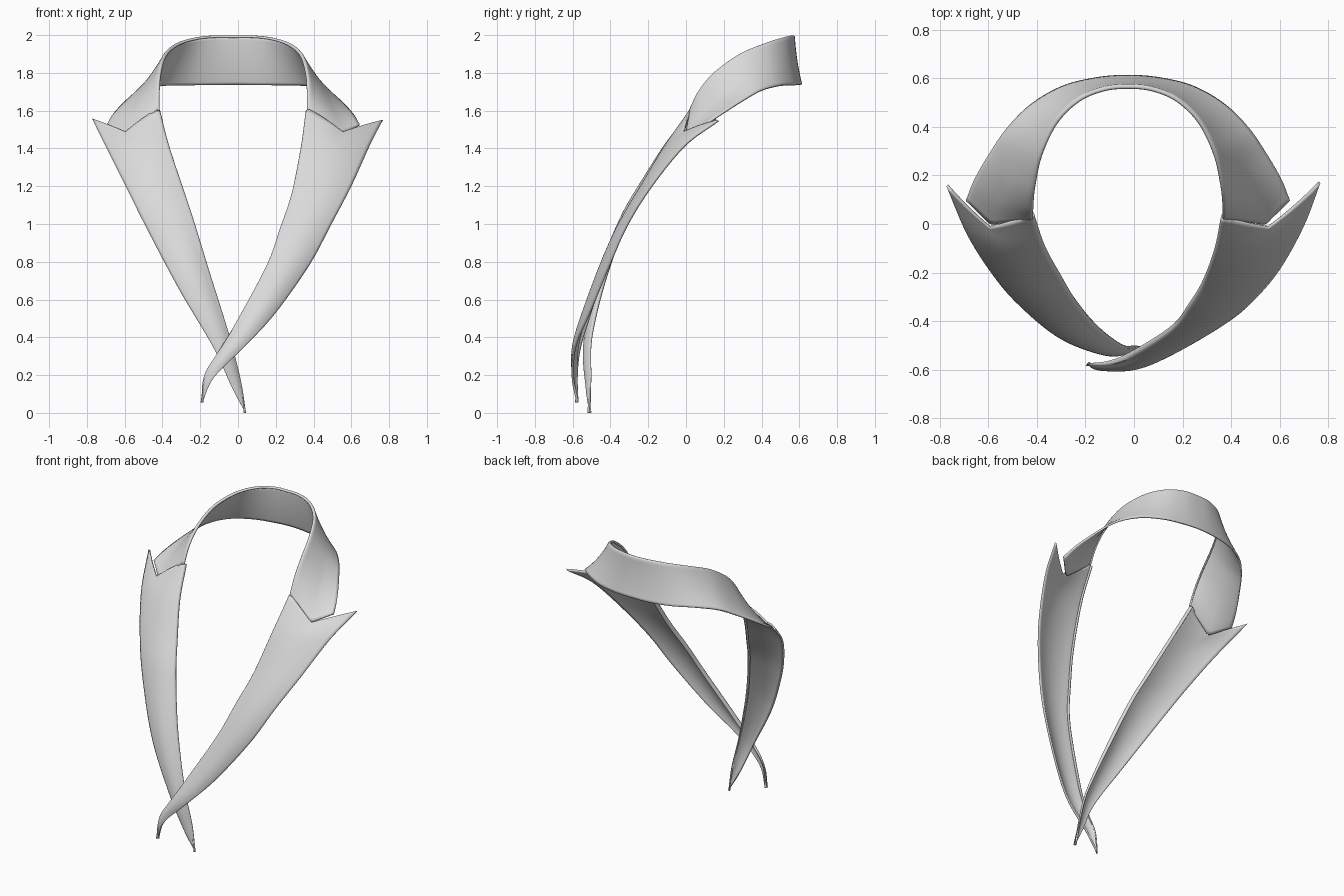
import bpy, math
from mathutils import Vector

if "Cube" in bpy.data.objects:
    bpy.data.objects.remove(bpy.data.objects["Cube"])

cloth = bpy.data.materials.new("light grey cloth")
cloth.use_nodes = True
grey = (0.7, 0.7, 0.7, 1)
cloth.diffuse_color = grey
cloth.node_tree.nodes["Principled BSDF"].inputs["Base Color"].default_value = grey


def rail(points, steps):
    """Smooth curve through the points, sampled evenly by point index."""
    p = [Vector(q) for q in points]
    p = [2 * p[0] - p[1]] + p + [2 * p[-1] - p[-2]]
    spans = len(p) - 3
    out = []
    for s in range(steps + 1):
        u = s / steps * spans
        i = min(int(u), spans - 1)
        t = u - i
        a, b, c, d = p[i:i + 4]
        out.append(b + (c - a) * t / 2 + (2 * a - 5 * b + 4 * c - d) * t * t / 2
                   + (3 * b - a - 3 * c + d) * t ** 3 / 2)
    return out


def cloth_strip(name, inner, outer, notches, peak, bulge, lip, side, steps, columns=16):
    """Loft from the rolled inner rail to the outer rail, with notched ends."""
    a, b = rail(inner, steps), rail(outer, steps)
    verts, faces = [], []
    for i in range(steps + 1):
        span = b[i] - a[i]
        width = span.length
        across = span.normalized()
        along = (a[min(i + 1, steps)] + b[min(i + 1, steps)]
                 - a[max(i - 1, 0)] - b[max(i - 1, 0)])
        back = across.cross(along).normalized() * side
        slim = min(1, width / 0.2)
        r = lip * slim
        start = a[i] + across * r
        # rolled lip
        for k in range(5):
            ang = math.pi * k / 5
            verts.append(start + back * r * (1 + math.cos(ang)) - across * r * math.sin(ang))
        # main face
        for j in range(columns + 1):
            v = j / columns
            p = start.lerp(b[i], v) - back * bulge * slim * 4 * v * (1 - v)
            tent = min(v / peak, (1 - v) / (1 - peak))
            for end, notch in notches.items():
                fade = max(0, 1 - abs(i - end * steps) / (steps * 0.25)) ** 2
                row = int(end * steps)
                p += (Vector(notch) - a[row].lerp(b[row], peak)) * tent * fade
            verts.append(p)
    n = columns + 6
    for i in range(steps):
        for j in range(n - 1):
            q = [i * n + j, (i + 1) * n + j, (i + 1) * n + j + 1, i * n + j + 1]
            faces.append(q if side > 0 else q[::-1])
    mesh = bpy.data.meshes.new(name)
    mesh.from_pydata(verts, [], faces)
    mesh.materials.append(cloth)
    obj = bpy.data.objects.new(name, mesh)
    bpy.context.collection.objects.link(obj)
    solid = obj.modifiers.new("thickness", "SOLIDIFY")
    solid.thickness = 0.012
    solid.offset = -1
    bpy.ops.object.select_all(action="DESELECT")
    obj.select_set(True)
    bpy.context.view_layer.objects.active = obj
    bpy.ops.object.shade_smooth_by_angle(angle=math.radians(40))
    return obj


def both_sides(half):
    """Mirror a half rail that ends on the centre line."""
    return half + [(-x, y, z) for x, y, z in reversed(half[:-1])]


# collar around the back of the neck
collar_fold = [(.395, .015, 1.61), (.397, .065, 1.71), (.392, .15, 1.81), (.365, .285, 1.905),
               (.3, .425, 1.962), (.205, .52, 1.99), (.1, .565, 2), (0, .575, 2)]
collar_hem = [(.668, .095, 1.53), (.635, .18, 1.585), (.575, .285, 1.65), (.5, .395, 1.71),
              (.4, .495, 1.735), (.27, .57, 1.738), (.13, .605, 1.738), (0, .615, 1.74)]
collar = cloth_strip("collar", both_sides(collar_fold), both_sides(collar_hem),
                     {0: (.565, -.01, 1.485), 1: (-.565, -.01, 1.485)},
                     0.6, -0.006, 0.01, -1, 84)
collar.location.x = -0.025

# lapel on the left, lying over the other
cloth_strip("left_lapel",
            [(.365, .015, 1.61), (.335, -.12, 1.41), (.285, -.25, 1.17), (.222, -.355, .98),
             (.155, -.445, .79), (0, -.545, .5), (-.1, -.58, .335), (-.18, -.58, .2),
             (-.195, -.575, .055)],
            [(.768, .168, 1.552), (.7, -.01, 1.42), (.6, -.19, 1.2), (.49, -.32, .99),
             (.38, -.41, .785), (.2, -.515, .53), (.04, -.59, .355), (-.125, -.605, .19),
             (-.19, -.58, .055)],
            {0: (.54, 0, 1.475)}, 0.5, 0.026, 0.016, 1, 64)

# lapel on the right, lying under the other
cloth_strip("right_lapel",
            [(-.418, .025, 1.61), (-.37, -.11, 1.43), (-.3, -.235, 1.22), (-.24, -.335, 1.04),
             (-.15, -.44, .75), (-.045, -.51, .415), (.015, -.51, .18), (.043, -.51, 0)],
            [(-.773, .155, 1.558), (-.69, -.04, 1.39), (-.59, -.2, 1.19), (-.48, -.33, .97),
             (-.31, -.47, .65), (-.13, -.54, .345), (-.03, -.53, .13), (.037, -.513, .005)],
            {0: (-.58, 0, 1.475)}, 0.5, 0.026, 0.016, -1, 64)
